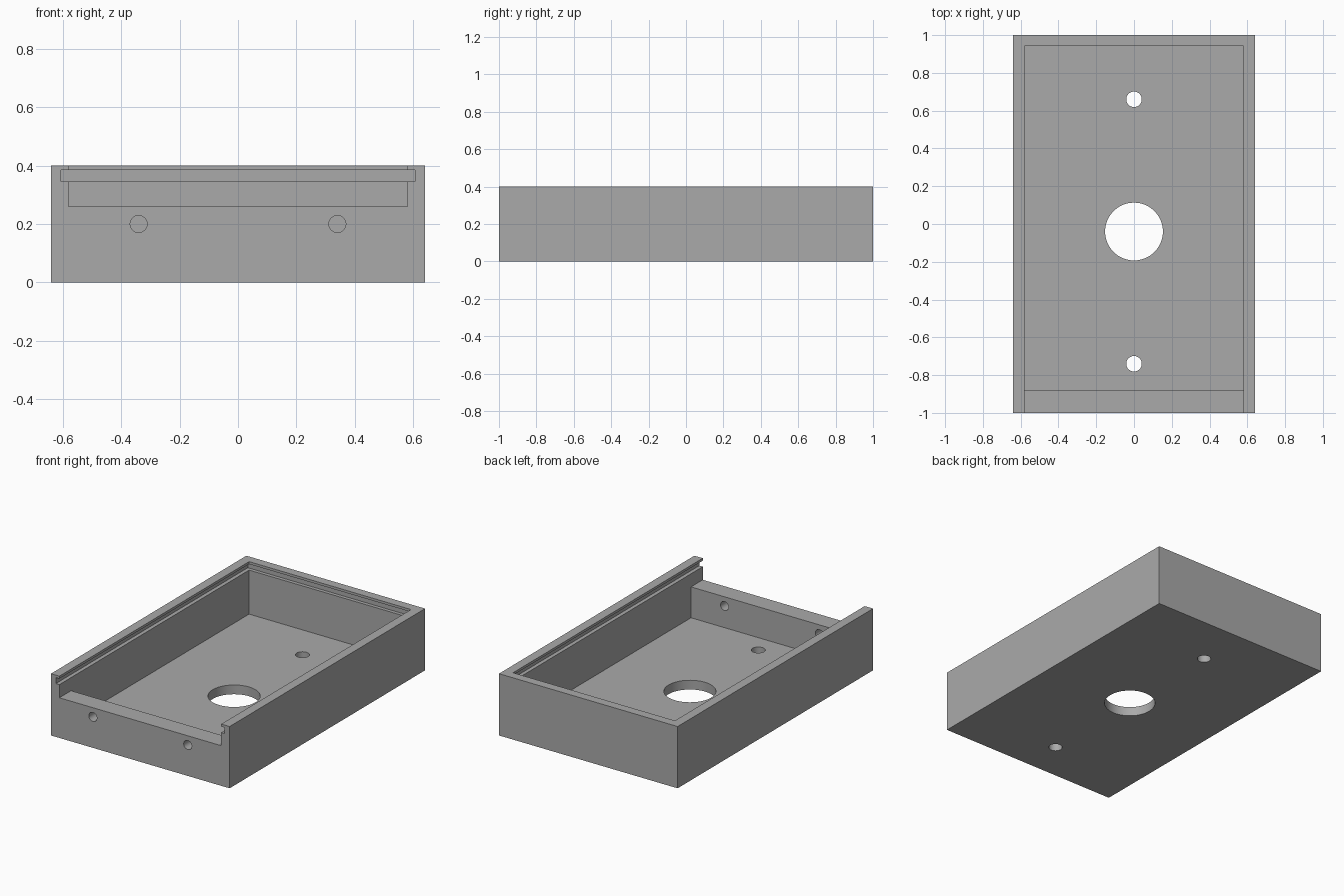
import bpy
import math

default_cube = bpy.data.objects.get("Cube")
if default_cube:
    bpy.data.objects.remove(default_cube, do_unlink=True)

# Single grey plastic
grey = bpy.data.materials.new("grey_plastic")
grey.use_nodes = True
colour = (0.4, 0.4, 0.4, 1)
grey.diffuse_color = colour
grey.node_tree.nodes["Principled BSDF"].inputs["Base Color"].default_value = colour


def block(name, x, y0, y1, z0, z1):
    """Box centred on x = 0 with half width x."""
    bpy.ops.mesh.primitive_cube_add(size=1, location=(0, (y0 + y1) / 2, (z0 + z1) / 2))
    ob = bpy.context.object
    ob.name = name
    ob.scale = (2 * x, y1 - y0, z1 - z0)
    bpy.ops.object.transform_apply(location=True, rotation=True, scale=True)
    return ob


def rod(name, radius, depth, location, tilt=0):
    bpy.ops.mesh.primitive_cylinder_add(vertices=64, radius=radius, depth=depth,
                                        location=location, rotation=(tilt, 0, 0))
    ob = bpy.context.object
    ob.name = name
    return ob


def cut(body, cutter):
    """Subtract the cutter from the body, then discard it."""
    cutter.hide_render = True
    bpy.ops.object.select_all(action="DESELECT")
    body.select_set(True)
    bpy.context.view_layer.objects.active = body
    mod = body.modifiers.new(cutter.name, "BOOLEAN")
    mod.operation = "DIFFERENCE"
    mod.solver = "EXACT"
    mod.object = cutter
    bpy.ops.object.modifier_apply(modifier=mod.name)
    bpy.data.objects.remove(cutter, do_unlink=True)


# Outer shell, open at the top
case = block("case_body", 0.64, -1, 1, 0, 0.4)
case.data.materials.append(grey)
cut(case, block("cavity", 0.58, -0.88, 0.942, 0.06, 0.6))

# Lowered front wall and the groove for a sliding lid
cut(case, block("front_opening", 0.58, -1.2, -0.5, 0.26, 0.6))
cut(case, block("lid_groove", 0.605, -1.2, 0.965, 0.345, 0.384))

# Floor holes: one large and two for screws
for y, radius in ((-0.04, 0.153), (0.66, 0.041), (-0.74, 0.041)):
    cut(case, rod("floor_hole", radius, 0.3, (0, y, 0)))

# Pair of holes through the front wall
for side in (-1, 1):
    cut(case, rod("front_hole", 0.029, 0.4, (side * 0.34, -0.94, 0.2), math.pi / 2))

bpy.ops.object.select_all(action="DESELECT")
case.select_set(True)
bpy.context.view_layer.objects.active = case
bpy.ops.object.shade_smooth_by_angle(angle=math.radians(30))
